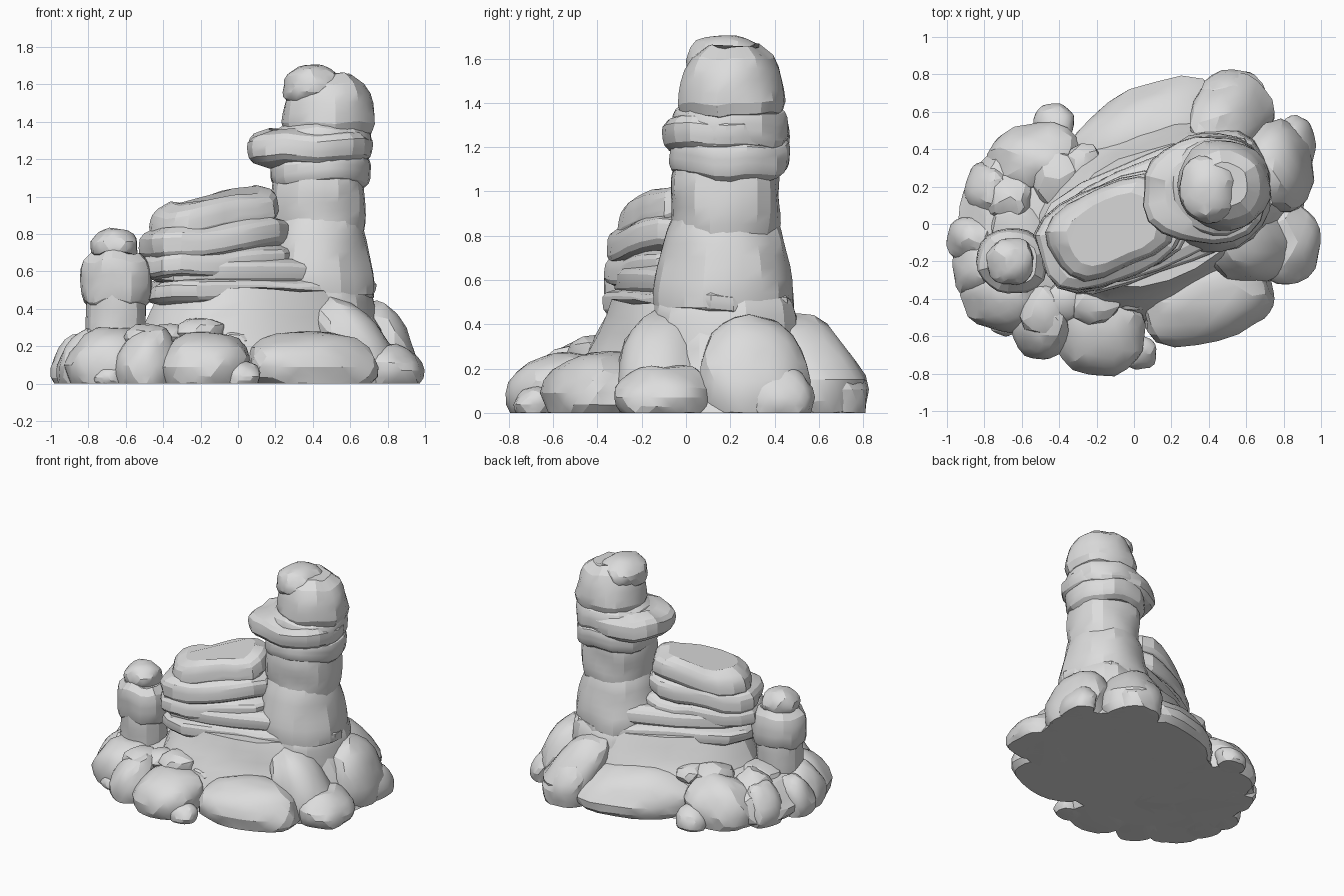
import bpy, bmesh, math
from mathutils import Vector, Matrix, noise

cube = bpy.data.objects.get("Cube")
if cube:
    bpy.data.objects.remove(cube, do_unlink=True)

GREY = (0.72, 0.72, 0.72, 1)
stone = bpy.data.materials.new("grey_stone")
stone.use_nodes = True
stone.diffuse_color = GREY
stone.node_tree.nodes["Principled BSDF"].inputs["Base Color"].default_value = GREY


def finish(bm, name):
    """Turn the bmesh into a shaded stone object."""
    bmesh.ops.recalc_face_normals(bm, faces=bm.faces)
    mesh = bpy.data.meshes.new(name)
    bm.to_mesh(mesh)
    bm.free()
    mesh.materials.append(stone)
    obj = bpy.data.objects.new(name, mesh)
    bpy.context.collection.objects.link(obj)
    bpy.ops.object.select_all(action="DESELECT")
    obj.select_set(True)
    bpy.context.view_layer.objects.active = obj
    bpy.ops.object.shade_smooth_by_angle(angle=math.radians(20))


def seed_offset(name):
    """A repeatable noise offset for each part."""
    return Vector((sum(map(ord, name)) * 0.37, len(name) * 1.7, 0))


def layer(name, centre, size, low, high, taper=1, soft=0.2, turn=0, tilt=0, power=2.2):
    """One worn rock layer: a rounded outline that swells between low and high."""
    bm = bmesh.new()
    offset = seed_offset(name)
    rot = Matrix.Rotation(math.radians(turn), 3, "Z")
    sides, steps = 22, 7
    loops = []
    for step in range(steps + 1):
        t = step / steps
        z = low + (high - low) * t
        scale = (1 + (taper - 1) * t) * (1 - soft * abs(2 * t - 1) ** 4)
        loop = []
        for i in range(sides):
            a = math.tau * i / sides
            c, s = math.cos(a), math.sin(a)
            r = scale * (abs(c) ** power + abs(s) ** power) ** (-1 / power)
            r *= 1 + 0.08 * noise.noise(Vector((c * 1.8, s * 1.8, z * 5)) + offset)
            p = rot @ Vector((c * r * size[0], s * r * size[1], 0))
            lift = tilt * c * r * size[0]
            if z > 0:
                lift += 0.03 * noise.noise(Vector((c, s, z)) * 1.5 + offset)
            loop.append(bm.verts.new((centre[0] + p.x, centre[1] + p.y, z + lift)))
        loops.append(loop)
    for lower, upper in zip(loops, loops[1:]):
        for i in range(sides):
            j = (i + 1) % sides
            bm.faces.new((lower[i], lower[j], upper[j], upper[i]))
    bm.faces.new(loops[0])
    bm.faces.new(loops[-1])
    finish(bm, name)


def boulder(name, centre, radii, turn=0, detail=3, lean=0):
    """A rounded, uneven ball, leaning inward and cut flat on the ground."""
    bm = bmesh.new()
    bmesh.ops.create_icosphere(bm, subdivisions=detail, radius=1)
    offset = seed_offset(name) + Vector(centre) * 9
    inward = -Vector((centre[0], centre[1], 0)).normalized()
    rot = Matrix.Rotation(math.radians(turn), 3, "Z")
    power = 2.2
    for v in bm.verts:
        d = v.co.normalized()
        r = sum(abs(k) ** power for k in d) ** (-1 / power)
        r *= 1 + 0.13 * noise.noise(d * 1.7 + offset)
        p = rot @ Vector([k * r * q for k, q in zip(d, radii)]) + Vector(centre)
        p.z = max(p.z, 0)
        v.co = p + inward * lean * max(p.z - centre[2], 0)
    flat = [f for f in bm.faces if all(v.co.z <= 0 for v in f.verts)]
    if flat:
        bmesh.ops.dissolve_faces(bm, faces=flat)
    finish(bm, name)


# Sloping foot of the whole outcrop, and the rubble bed around the pillar
layer("foot_slope", (.12, .06), (.84, .55), 0, .5, taper=.62, soft=0, turn=23)
boulder("rubble_bed", (-.5, -.06, .1), (.44, .5, .2))

# Ridges running down from the foot of the tower
boulder("front_ridge", (.66, -.12, .15), (.2, .2, .32), lean=.6)
boulder("back_ridge", (.54, .6, .15), (.2, .2, .32), lean=.6)

# Overhanging middle ledges
layer("middle_ledge", (.11, .05), (.64, .31), .42, .56, turn=23, power=3.2)
layer("upper_ledge", (.1, .05), (.6, .28), .53, .67, turn=23, power=3.2)

# Leaning slabs of the low mesa
layer("mesa_lower_slab", (-.13, -.05), (.4, .26), .57, .72, turn=24, tilt=.08, power=3.4)
layer("mesa_middle_slab", (-.13, -.05), (.39, .25), .69, .86, turn=24, tilt=.12, power=3.4)
layer("mesa_top_slab", (-.12, -.03), (.35, .23), .81, 1, taper=.9, soft=.25,
      turn=25, tilt=.19, power=3.4)

# Tall tower, from the root up
layer("tower_root", (.42, .18), (.34, .35), .2, .53, taper=.9, soft=.1)
layer("tower_base", (.42, .17), (.33, .34), .48, .88, taper=.73, soft=.08)
layer("tower_shaft", (.43, .18), (.25, .25), .8, 1.12, soft=.05)
layer("tower_band", (.44, .2), (.275, .27), 1.06, 1.23, soft=.15)
layer("tower_neck", (.46, .2), (.26, .26), 1.18, 1.38)
layer("tower_ledge", (.38, .18), (.335, .285), 1.16, 1.36, soft=.35)
layer("tower_head", (.485, .21), (.27, .26), 1.3, 1.65, taper=.75, soft=.4)
boulder("tower_cap", (.395, .185, 1.59), (.155, .18, .115))

# Small free-standing pillar
layer("pillar_foot", (-.65, -.2), (.16, .16), .1, .5, soft=.05)
layer("pillar_body", (-.65, -.2), (.19, .175), .4, .7, soft=.3)
boulder("pillar_cap", (-.66, -.2, .73), (.125, .125, .1))

# Ring of boulders on the ground: x, y, half length, half width, height, turn
ground_rocks = [
    (.4, -.42, .36, .21, .28, 14), (-.18, -.59, .24, .23, .28, 0),
    (.02, -.69, .1, .09, .12, 0), (-.5, -.56, .15, .17, .3, 20),
    (-.69, -.52, .08, .08, .1, 0), (-.72, -.4, .2, .17, .31, -20),
    (-.84, -.24, .13, .15, .29, 0), (-.88, -.08, .12, .12, .27, 0),
    (-.78, .18, .13, .15, .29, 0), (-.7, .14, .14, .14, .35, 0),
    (-.53, .36, .25, .18, .32, 10), (-.43, .55, .11, .09, .15, 0),
    (.07, .49, .44, .24, .3, 22), (.53, .63, .19, .2, .33, 0),
    (.78, .31, .18, .25, .44, 12), (.82, -.1, .175, .22, .22, 0),
    (.87, .42, .1, .16, .22, 0),
]
for i, (x, y, rx, ry, h, turn) in enumerate(ground_rocks):
    boulder(f"ground_boulder_{i + 1}", (x, y, h * .32), (rx, ry, h * .68), turn, lean=.3)

# Loose stones resting on the larger boulders: x, y, z, radius
loose_stones = [
    (-.02, -.38, .23, .1), (-.2, -.41, .27, .14), (-.36, -.4, .25, .12),
    (-.48, -.46, .24, .14), (-.27, .32, .28, .11), (-.4, .24, .26, .16),
    (-.62, -.02, .23, .16),
]
for i, (x, y, z, r) in enumerate(loose_stones):
    boulder(f"loose_stone_{i + 1}", (x, y, z), (r, r * .9, r * .6), 20 * i, 2)
